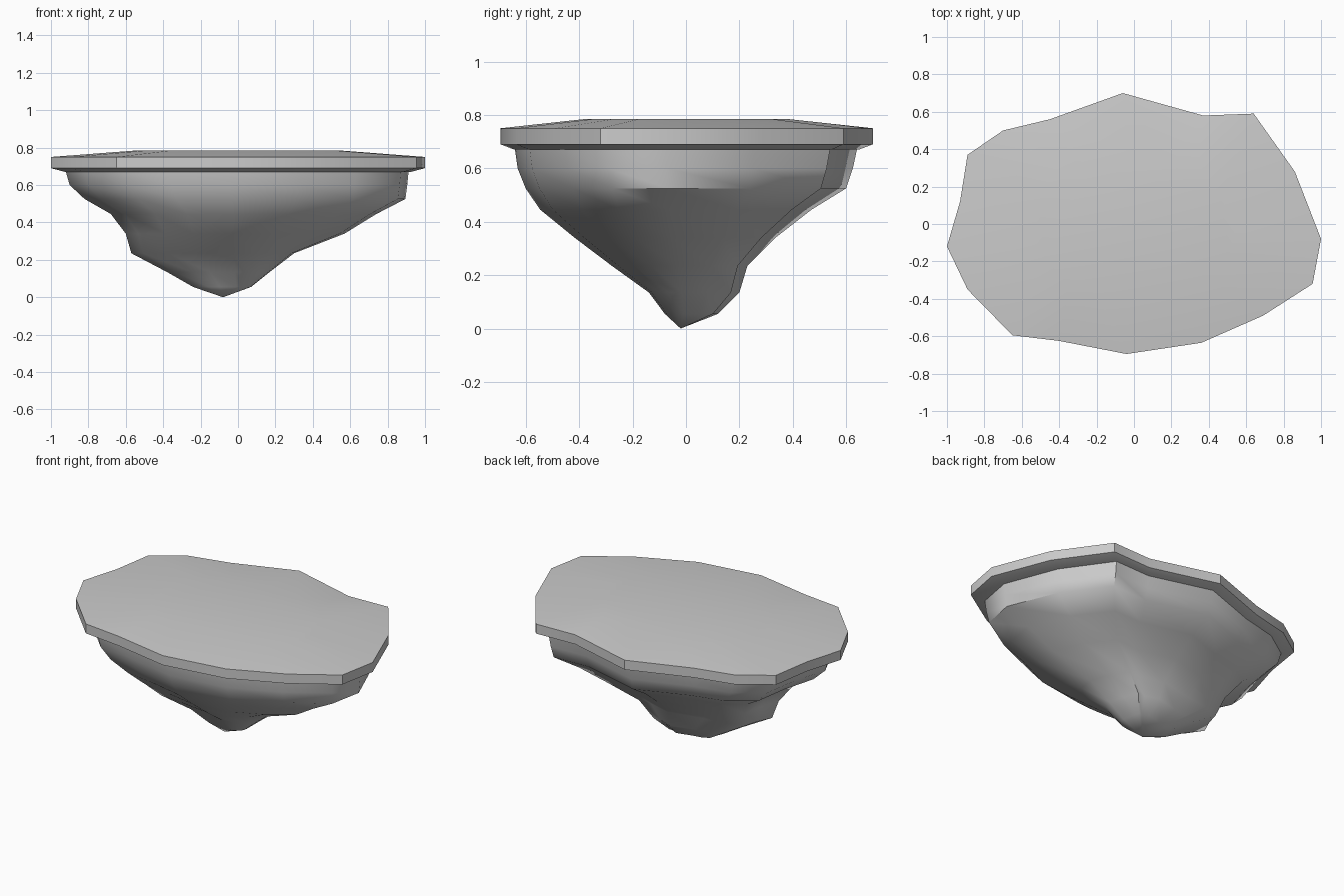
import bpy, bmesh, math

if "Cube" in bpy.data.objects:
    bpy.data.objects.remove(bpy.data.objects["Cube"])

# irregular island outline seen from above, counter-clockwise
OUTLINE = [(1.0, -.08), (.86, .28), (.64, .59), (.37, .58), (-.06, .70), (-.45, .56),
           (-.70, .50), (-.89, .37), (-.93, .12), (-1.0, -.12), (-.89, -.35),
           (-.65, -.595), (-.40, -.625), (-.04, -.695), (.36, -.635), (.69, -.49), (.955, -.32)]


def ring(left, right, front, back, z):
    """Outline stretched to the given reach on each side."""
    return [(x * (right if x > 0 else left), y * (back if y > 0 else front) / .7, z)
            for x, y in OUTLINE]


def loft(name, rings, angle, tip=None):
    """Bridge stacked rings from top to bottom, closing the end with a cap or a tip."""
    bm = bmesh.new()
    loops = [[bm.verts.new(p) for p in r] for r in rings]
    n = len(OUTLINE)
    for a, b in zip(loops, loops[1:]):
        for i in range(n):
            j = (i + 1) % n
            bm.faces.new((a[i], b[i], b[j], a[j]))
    bm.faces.new(loops[0])
    if tip:
        t = bm.verts.new(tip)
        for i in range(n):
            bm.faces.new((loops[-1][i], t, loops[-1][(i + 1) % n]))
    else:
        bm.faces.new(loops[-1][::-1])
    bmesh.ops.recalc_face_normals(bm, faces=bm.faces)
    mesh = bpy.data.meshes.new(name)
    bm.to_mesh(mesh)
    bm.free()
    ob = bpy.data.objects.new(name, mesh)
    bpy.context.collection.objects.link(ob)
    bpy.ops.object.select_all(action='DESELECT')
    ob.select_set(True)
    bpy.context.view_layer.objects.active = ob
    bpy.ops.object.shade_smooth_by_angle(angle=math.radians(angle))


# overhanging ground slab with a slightly domed top
slab = [(.54, .785), (1.0, .75), (1.0, .69), (.925, .67)]
loft("ground_slab", [ring(s, s, s * .7, s * .7, z) for s, z in slab], 35)

# rock underside: reach to left, right, front, back at each height
rock = [(.92, .912, .645, .64, .67),
        (.90, .905, .635, .625, .60),
        (.82, .895, .605, .60, .525),
        (.68, .74, .55, .47, .445),
        (.60, .57, .42, .335, .34),
        (.57, .30, .28, .23, .235),
        (.38, .17, .14, .20, .135),
        (.24, .07, .08, .12, .055)]
loft("rock_underside", [ring(*r) for r in rock], 50, (-.08, -.02, 0))
